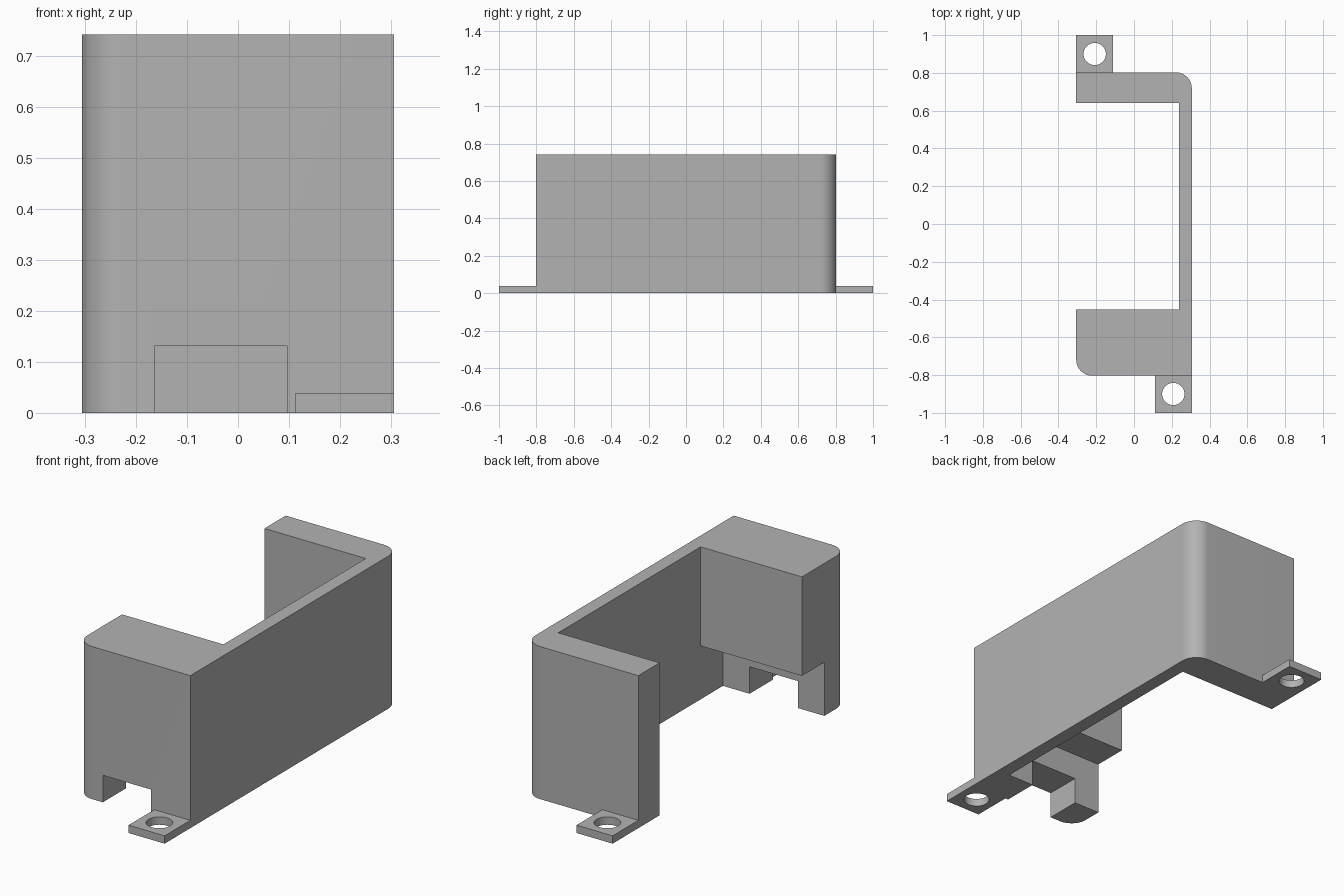
import bpy, bmesh, math

if "Cube" in bpy.data.objects:
    bpy.data.objects.remove(bpy.data.objects["Cube"])

grey = bpy.data.materials.new("plain grey")
grey.use_nodes = True
colour = (0.45, 0.45, 0.45, 1)
grey.diffuse_color = colour
grey.node_tree.nodes["Principled BSDF"].inputs["Base Color"].default_value = colour

X, Y, H = 0.306, 0.803, 0.741      # half width, half depth, height
INNER = 0.239                      # inside face of the side wall
R = 0.085                          # rounded corner radius


def extrude(name, outline, z0, z1):
    """Solid prism from a counter-clockwise outline."""
    bm = bmesh.new()
    face = bm.faces.new([bm.verts.new((x, y, z0)) for x, y in outline])
    new = bmesh.ops.extrude_face_region(bm, geom=[face])["geom"]
    verts = [v for v in new if isinstance(v, bmesh.types.BMVert)]
    bmesh.ops.translate(bm, vec=(0, 0, z1 - z0), verts=verts)
    bmesh.ops.recalc_face_normals(bm, faces=bm.faces)
    mesh = bpy.data.meshes.new(name)
    bm.to_mesh(mesh)
    bm.free()
    mesh.materials.append(grey)
    obj = bpy.data.objects.new(name, mesh)
    bpy.context.collection.objects.link(obj)
    return obj


def rect(x0, x1, y0, y1):
    return [(x0, y0), (x1, y0), (x1, y1), (x0, y1)]


def arc(cx, cy, r, start, sweep, steps):
    angles = [math.radians(start + sweep * i / steps) for i in range(steps + 1)]
    return [(cx + r * math.cos(a), cy + r * math.sin(a)) for a in angles]


def cut(obj, cutter):
    """Subtract the cutter and discard it."""
    mod = obj.modifiers.new("cut", "BOOLEAN")
    mod.operation, mod.solver, mod.object = "DIFFERENCE", "EXACT", cutter
    bpy.context.view_layer.objects.active = obj
    bpy.ops.object.modifier_apply(modifier=mod.name)
    bpy.data.objects.remove(cutter)


def smooth(obj):
    bpy.ops.object.select_all(action="DESELECT")
    obj.select_set(True)
    bpy.context.view_layer.objects.active = obj
    bpy.ops.object.shade_smooth_by_angle(angle=math.radians(30))


# Bracket: thin side wall, thin back arm and thick front arm
outline = arc(-X + R, -Y + R, R, 180, 90, 16) + [(X, -Y)]
outline += arc(X - R, Y - R, R, 0, 90, 16)
outline += [(-X, Y), (-X, 0.64), (INNER, 0.64), (INNER, -0.453), (-X, -0.453)]
bracket = extrude("bracket_body", outline, 0, H)

# Step under the front arm, then the opening through its front wall
cut(bracket, extrude("step_cutter", rect(-0.5, INNER, -0.625, -0.3), -0.1, 0.26))
cut(bracket, extrude("opening_cutter", rect(-0.164, 0.096, -0.9, -0.55), -0.1, 0.131))
smooth(bracket)

# Screw tabs at opposite corners, each with a round hole
for name, side in (("front_tab", 1), ("back_tab", -1)):
    xs = sorted((side * 0.112, side * X))
    ys = sorted((-side * Y, -side))
    tab = extrude(name, rect(*xs, *ys), 0, 0.038)
    hole = arc(side * 0.208, -side * 0.9, 0.059, 0, 360, 40)[:-1]
    cut(tab, extrude("hole_cutter", hole, -0.1, 0.1))
    smooth(tab)
